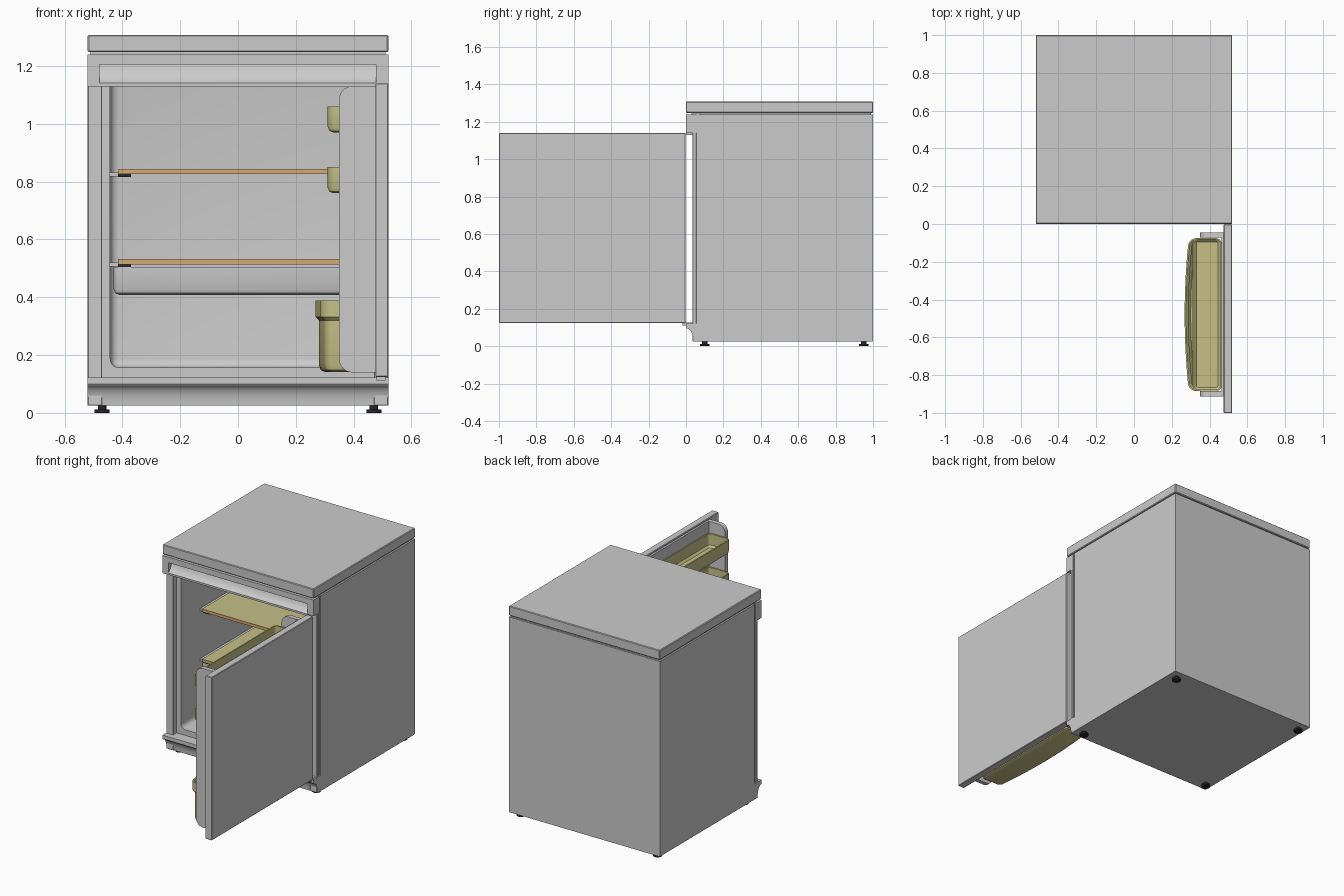
import bpy, bmesh, math
from mathutils import Vector

cube = bpy.data.objects.get("Cube")
if cube:
    bpy.data.objects.remove(cube, do_unlink=True)


def material(name, rgb):
    m = bpy.data.materials.new(name)
    m.use_nodes = True
    m.diffuse_color = (*rgb, 1)
    m.node_tree.nodes["Principled BSDF"].inputs["Base Color"].default_value = (*rgb, 1)
    return m


GREY = material("light grey", (0.6, 0.6, 0.6))
YELLOW = material("pale yellow", (0.57, 0.53, 0.24))
ORANGE = material("orange trim", (0.65, 0.4, 0.18))
BLACK = material("black", (0.02, 0.02, 0.02))


def finish(name, bm, mat):
    bmesh.ops.recalc_face_normals(bm, faces=bm.faces)
    mesh = bpy.data.meshes.new(name)
    bm.to_mesh(mesh)
    bm.free()
    mesh.materials.append(mat)
    ob = bpy.data.objects.new(name, mesh)
    bpy.context.collection.objects.link(ob)
    smooth(ob)
    return ob


def smooth(ob):
    bpy.ops.object.select_all(action="DESELECT")
    ob.select_set(True)
    bpy.context.view_layer.objects.active = ob
    bpy.ops.object.shade_smooth_by_angle(angle=math.radians(35))


def box(name, x, y, z, mat=GREY, bevel=0, segments=1, pick=lambda e: True):
    """Box from (min, max) ranges, with the picked edges bevelled."""
    bm = bmesh.new()
    bmesh.ops.create_cube(bm, size=1)
    for v in bm.verts:
        v.co = Vector([r[0] if c < 0 else r[1] for c, r in zip(v.co, (x, y, z))])
    if bevel:
        bmesh.ops.bevel(bm, geom=[e for e in bm.edges if pick(e)], offset=bevel,
                        segments=segments, profile=0.5, affect="EDGES")
    return finish(name, bm, mat)


def prism(name, profile, x0, x1, mat=GREY):
    """Extrude a (y, z) profile along x."""
    bm = bmesh.new()
    face = bm.faces.new([bm.verts.new((x0, y, z)) for y, z in profile])
    out = bmesh.ops.extrude_face_region(bm, geom=[face])
    bmesh.ops.translate(bm, vec=(x1 - x0, 0, 0),
                        verts=[v for v in out["geom"] if isinstance(v, bmesh.types.BMVert)])
    return finish(name, bm, mat)


def outline(x, y, inset, radius, bow):
    """Rounded rectangle whose -x side bulges outward by bow."""
    xa, xb, ya, yb = x[0] + inset, x[1] - inset, y[0] + inset, y[1] - inset
    r = max(radius - inset, 0.004)
    pts = []
    for i, (cx, cy) in enumerate([(xb - r, yb - r), (xa + r, yb - r),
                                  (xa + r, ya + r), (xb - r, ya + r)]):
        for k in range(6):
            a = math.pi / 2 * (i + k / 5)
            pts.append((cx + r * math.cos(a), cy + r * math.sin(a)))
        if i == 1:
            pts += [(xa, yb - r + (ya - yb + 2 * r) * k / 10) for k in range(1, 10)]
    mid, half = (ya + yb) / 2, (yb - ya) / 2
    return [(px - bow * (1 - ((py - mid) / half) ** 2) * (xb - px) / (xb - xa), py)
            for px, py in pts]


def tub(name, x, y, rings, mat, radius=0.03, bow=0):
    """Open container skinned through (inset, z) rings, outside up then inside down."""
    bm = bmesh.new()
    loops = [[bm.verts.new((px, py, z)) for px, py in outline(x, y, inset, radius, bow)]
             for inset, z in rings]
    for a, b in zip(loops, loops[1:]):
        for i in range(len(a)):
            j = (i + 1) % len(a)
            bm.faces.new((a[i], a[j], b[j], b[i]))
    bm.faces.new(loops[0])
    bm.faces.new(loops[-1])
    return finish(name, bm, mat)


def plain_rings(z0, z1, wall=0.008):
    return [(0.02, z0), (0.006, z0 + 0.006), (0, z0 + 0.02), (0, z1),
            (wall, z1), (wall, z0 + 0.02), (0.02, z0 + wall)]


def cylinder(name, x, y, z0, z1, r, mat):
    bm = bmesh.new()
    bmesh.ops.create_cone(bm, cap_ends=True, segments=20, radius1=r, radius2=r, depth=z1 - z0)
    bmesh.ops.translate(bm, verts=bm.verts, vec=(x, y, (z0 + z1) / 2))
    return finish(name, bm, mat)


# Cabinet hollowed by a rounded cavity
W = 0.52
cabinet = box("cabinet", (-W, W), (0.07, 1), (0.025, 1.24))
cavity = box("cavity_cutter", (-0.442, 0.442), (-0.1, 0.93), (0.157, 1.17),
             bevel=0.03, segments=5)
cavity.hide_render = True
cut = cabinet.modifiers.new("cavity", "BOOLEAN")
cut.operation = "DIFFERENCE"
cut.solver = "EXACT"
cut.object = cavity
bpy.context.view_layer.objects.active = cabinet
bpy.ops.object.modifier_apply(modifier="cavity")
bpy.data.objects.remove(cavity, do_unlink=True)
smooth(cabinet)

# Worktop over a recessed shadow gap
box("worktop", (-W, W), (0, 1), (1.248, 1.308), bevel=0.004)
box("worktop_gap", (-0.51, 0.51), (0.03, 0.99), (1.235, 1.252))

# Front frame posts with recessed joints
for side, s in (("left", 1), ("right", -1)):
    box(side + "_front_post", sorted((s * 0.47, s * W)), (0.035, 0.057), (0.025, 1.24),
        bevel=0.003)
    box(side + "_post_joint", sorted((s * 0.472, s * 0.512)), (0.055, 0.072), (0.03, 1.235))

# Header with scooped grip
scoop = [(0.057, 1.13), (0, 1.13), (0, 1.142), (0.012, 1.15), (0.025, 1.168),
         (0.033, 1.188), (0.036, 1.205), (0, 1.205), (0, 1.24), (0.057, 1.24)]
prism("header", scoop, -0.48, 0.478)
box("header_right_end", (-W, -0.48), (0, 0.057), (1.13, 1.24))
box("header_left_end", (0.478, W), (0, 0.057), (1.14, 1.24))
box("header_joint", (-0.512, 0.512), (0.055, 0.072), (1.13, 1.235))

# Concave plinth
curve = [(0.04 - 0.036 * (1 - math.cos(a)), 0.025 + 0.07 * math.sin(a))
         for a in [math.pi / 2 * k / 6 for k in range(7)]]
prism("plinth", [(0.07, 0.025)] + curve + [(0, 0.1), (0, 0.122), (0.07, 0.122)], -W, W)

# Feet
for x in (-0.47, 0.47):
    for y in (0.1, 0.95):
        cylinder("foot_pad", x, y, 0, 0.012, 0.026, BLACK)
        cylinder("foot_stem", x, y, 0.012, 0.03, 0.015, BLACK)

# Shelves with trimmed front edge and side supports
for label, z in (("upper", 0.826), ("lower", 0.514)):
    box(label + "_shelf", (-0.415, 0.415), (0.246, 0.92), (z, z + 0.018), YELLOW)
    box(label + "_shelf_trim", (-0.415, 0.415), (0.238, 0.246), (z, z + 0.018), ORANGE)
    for side, s in (("left", 1), ("right", -1)):
        box(label + "_shelf_support_" + side, sorted((s * 0.37, s * 0.415)),
            (0.25, 0.9), (z - 0.01, z), BLACK)
        box(label + "_shelf_rail_" + side, sorted((s * 0.41, s * 0.443)),
            (0.26, 0.92), (z - 0.008, z + 0.006), GREY)

# Drawer under the lower shelf
tub("chill_drawer", (-0.43, 0.43), (0.25, 0.91), plain_rings(0.408, 0.505), GREY, radius=0.02)

# Door standing open at a right angle
box("door_panel", (0.475, W), (-1, -0.002), (0.125, 1.14), bevel=0.003)
box("door_liner", (0.463, 0.476), (-0.91, -0.045), (0.14, 1.13))
for label, y in (("hinge", (-0.072, -0.045)), ("free", (-0.912, -0.885))):
    box("door_liner_wall_" + label, (0.35, 0.476), y, (0.14, 1.13), bevel=0.045, segments=6,
        pick=lambda e: all(v.co.x < 0.36 for v in e.verts)
        and abs(e.verts[0].co.z - e.verts[1].co.z) < 0.01)
box("door_hinge", (0.48, 0.51), (-0.02, 0.04), (0.112, 0.126))

# Door bins
BIN_Y = (-0.885, -0.075)
tub("top_door_bin", (0.31, 0.464), BIN_Y, plain_rings(0.97, 1.06), YELLOW)
tub("middle_door_bin", (0.31, 0.464), BIN_Y, plain_rings(0.76, 0.85), YELLOW)
bottle_rings = [(0.032, 0.142), (0.018, 0.148), (0.012, 0.165), (0.012, 0.32), (0, 0.332),
                (0, 0.388), (0.008, 0.388), (0.008, 0.338), (0.02, 0.325), (0.02, 0.165),
                (0.032, 0.15)]
tub("bottle_door_bin", (0.29, 0.464), BIN_Y, bottle_rings, YELLOW, radius=0.04, bow=0.022)
